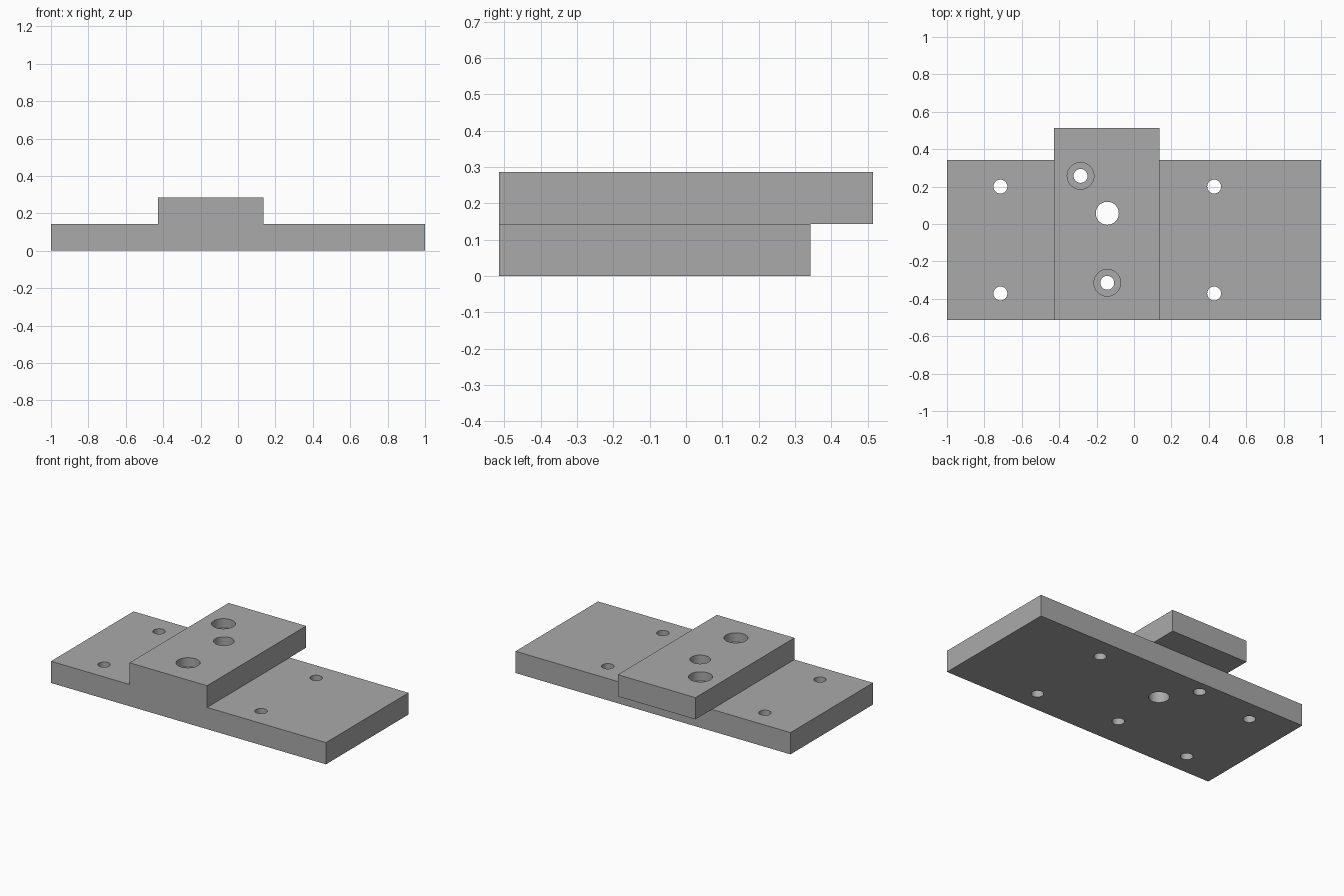
import bpy
import math

U = 1 / 70          # one drawing unit
PLATE_TOP, BLOCK_TOP = 10 * U, 20 * U
FRONT = -36 * U

default_cube = bpy.data.objects.get("Cube")
if default_cube:
    bpy.data.objects.remove(default_cube, do_unlink=True)

grey = bpy.data.materials.new("plain_grey")
grey.use_nodes = True
colour = (0.4, 0.4, 0.4, 1)
grey.diffuse_color = colour
grey.node_tree.nodes["Principled BSDF"].inputs["Base Color"].default_value = colour


def box(name, low, high):
    centre = [(a + b) / 2 for a, b in zip(low, high)]
    bpy.ops.mesh.primitive_cube_add(size=1, location=centre)
    obj = bpy.context.object
    obj.name = name
    obj.scale = [b - a for a, b in zip(low, high)]
    bpy.ops.object.transform_apply(location=True, rotation=False, scale=True)
    obj.data.materials.append(grey)
    return obj


def combine(target, tool, operation):
    mod = target.modifiers.new(tool.name, "BOOLEAN")
    mod.operation = operation
    mod.solver = "EXACT"
    mod.object = tool
    bpy.context.view_layer.objects.active = target
    bpy.ops.object.modifier_apply(modifier=mod.name)
    bpy.data.objects.remove(tool, do_unlink=True)


def drill(target, x, y, radius, bottom=-0.1):
    top = BLOCK_TOP + 0.1
    bpy.ops.mesh.primitive_cylinder_add(
        vertices=48, radius=radius, depth=top - bottom,
        location=(x * U, y * U, (top + bottom) / 2))
    cutter = bpy.context.object
    cutter.name = "drill"
    cutter.hide_render = True
    cutter.data.materials.append(grey)
    combine(target, cutter, "DIFFERENCE")


# Base plate with the raised block overhanging the back edge
plate = box("mounting_plate", (-1, FRONT, 0), (1, 24 * U, PLATE_TOP))
block = box("raised_block", (-30 * U, FRONT, PLATE_TOP), (9.5 * U, 36 * U, BLOCK_TOP))
combine(plate, block, "UNION")

# Corner screw holes
for x in (-50, 30):
    for y in (-26, 14):
        drill(plate, x, y, 2.6 * U)

# Counterbored screw holes in the block
for x, y in ((-20, 18), (-10, -22)):
    drill(plate, x, y, 2.6 * U)
    drill(plate, x, y, 5 * U, BLOCK_TOP - 0.06)

# Large central through hole
drill(plate, -10, 4, 4.3 * U)

# Smooth bores, sharp edges
bpy.ops.object.select_all(action="DESELECT")
plate.select_set(True)
bpy.context.view_layer.objects.active = plate
bpy.ops.object.shade_smooth_by_angle(angle=math.radians(30))
